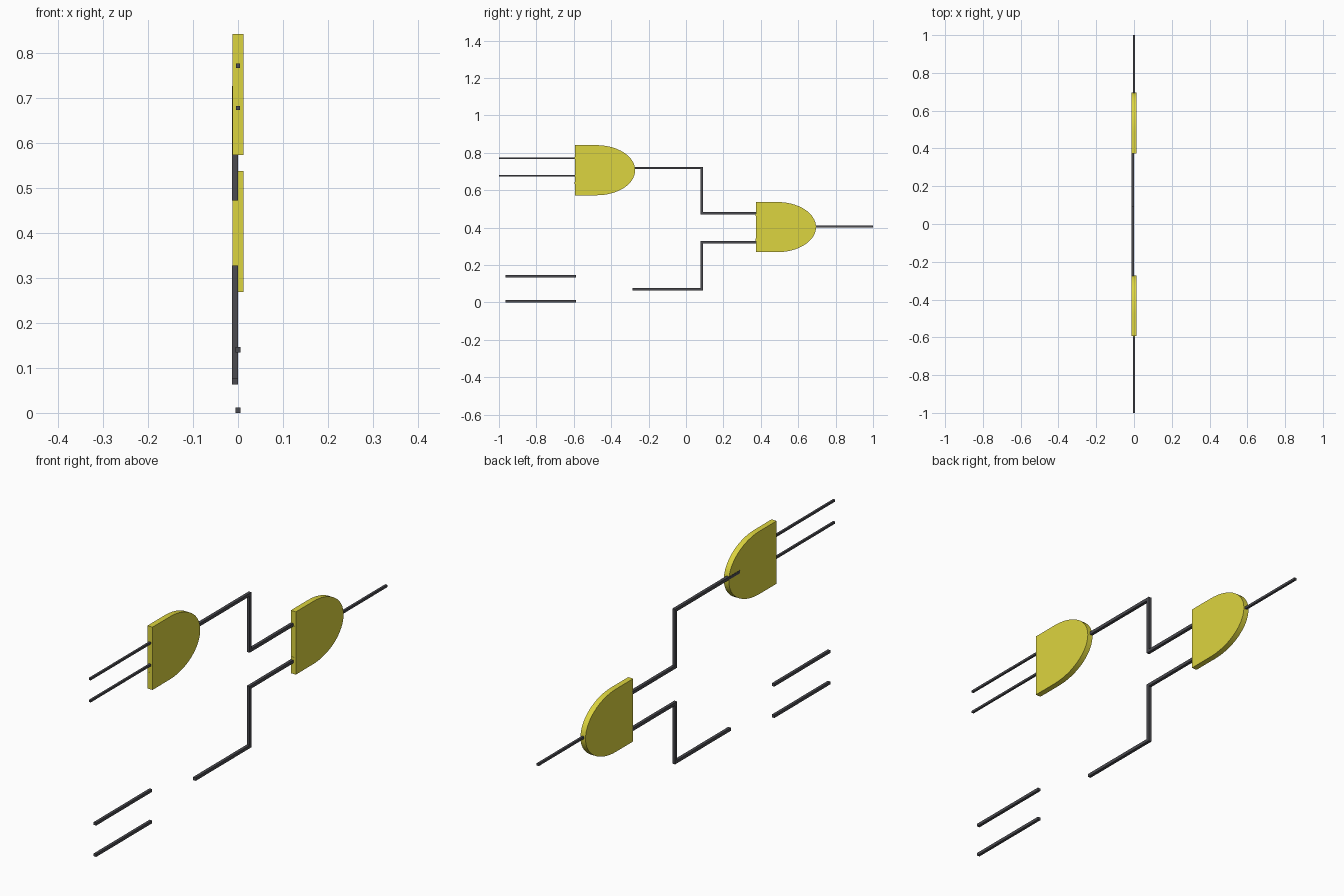
import bpy, bmesh, math

if "Cube" in bpy.data.objects:
    bpy.data.objects.remove(bpy.data.objects["Cube"])


def material(name, rgb):
    m = bpy.data.materials.new(name)
    m.diffuse_color = (*rgb, 1)
    m.use_nodes = True
    m.node_tree.nodes["Principled BSDF"].inputs["Base Color"].default_value = m.diffuse_color
    return m


YELLOW = material("gate_yellow", (0.72, 0.66, 0.05))
DARK = material("wire_dark", (0.07, 0.07, 0.08))


def prism(name, outline, x0, x1, mat):
    """Extrude a closed (y, z) outline along x."""
    bm = bmesh.new()
    face = bm.faces.new([bm.verts.new((x0, y, z)) for y, z in outline])
    ext = bmesh.ops.extrude_face_region(bm, geom=[face])
    for v in ext["geom"]:
        if isinstance(v, bmesh.types.BMVert):
            v.co.x = x1
    bmesh.ops.recalc_face_normals(bm, faces=bm.faces)
    me = bpy.data.meshes.new(name)
    bm.to_mesh(me)
    bm.free()
    me.materials.append(mat)
    ob = bpy.data.objects.new(name, me)
    bpy.context.collection.objects.link(ob)
    return ob


def bar(name, y0, y1, z, h, mat=DARK):
    """Straight square wire along y."""
    return prism(name, [(y0, z - h), (y1, z - h), (y1, z + h), (y0, z + h)], -h, h, mat)


def stepped_wire(name, ya, za, yb, zb, yd, h=0.0065):
    """Wire running along y, stepping in z, then along y again."""
    s = h if zb > za else -h
    near = [(ya, za + s), (yb - h, za + s), (yb - h, zb + s), (yd, zb + s)]
    far = [(ya, za - s), (yb + h, za - s), (yb + h, zb - s), (yd, zb - s)]
    return prism(name, near + far[::-1], -0.013, 0.0, DARK)


def gate(name, y, z):
    """Flat-backed plate with a rounded nose and two input pins."""
    b, flat, nose, n = 0.134, 0.115, 0.207, 32
    arc = [(y + flat + nose * math.cos(t), z + b * math.sin(t))
           for t in (-math.pi / 2 + math.pi * i / n for i in range(n + 1))]
    ob = prism(name, [(y, z + b), (y, z - b)] + arc, -0.012, 0.012, YELLOW)
    bpy.ops.object.select_all(action='DESELECT')
    ob.select_set(True)
    bpy.context.view_layer.objects.active = ob
    bpy.ops.object.shade_smooth_by_angle(angle=math.radians(30))
    for label, dz in (("upper", 0.065), ("lower", -0.068)):
        bar(f"{name}_{label}_pin", y - 0.001, y + 0.01, z + dz, 0.006, YELLOW)


# gates
gate("first_gate", -0.594, 0.707)
gate("second_gate", 0.373, 0.403)

# input wires
bar("upper_input_a", -1.0, -0.59, 0.771, 0.0045)
bar("upper_input_b", -1.0, -0.59, 0.677, 0.0045)
bar("lower_input_a", -0.965, -0.588, 0.14, 0.006)
bar("lower_input_b", -0.965, -0.588, 0.006, 0.006)

# connecting wires
stepped_wire("upper_link", -0.345, 0.719, 0.085, 0.478, 0.378)
stepped_wire("lower_link", -0.285, 0.07, 0.085, 0.321, 0.378)

# output wire
bar("output_wire", 0.69, 1.0, 0.406, 0.005)
